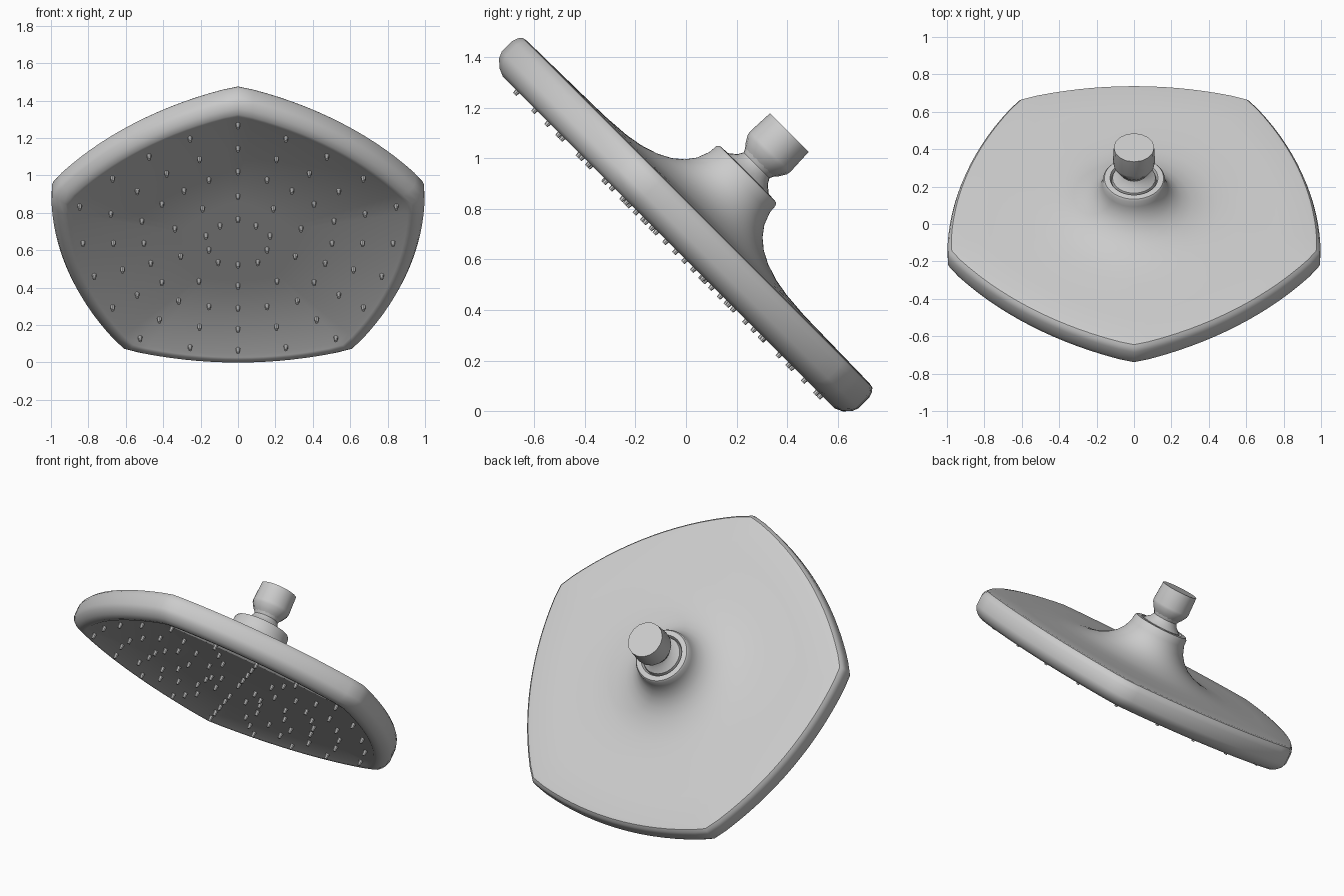
import bpy, bmesh
from math import sin, cos, pi, sqrt, radians
from mathutils import Matrix

if "Cube" in bpy.data.objects:
    bpy.data.objects.remove(bpy.data.objects["Cube"])

# Everything is modelled lying flat (z = spray axis), then tilted 45 degrees
TILT = Matrix.Rotation(radians(-45), 4, 'X')
HEAD_Y, NECK_Y = -0.475, -0.49


def side_arc(t):
    """Radius of a bulged pentagon; t = 0 points at a corner."""
    phi = (t % radians(72)) - radians(36)
    return -1.004 * cos(phi) + sqrt(1.953 ** 2 - (1.004 * sin(phi)) ** 2)


def outline(t):
    d = radians(1.5)
    return (side_arc(t - d) + 2 * side_arc(t) + side_arc(t + d)) / 4


def finish(bm, name, angle=35):
    bmesh.ops.recalc_face_normals(bm, faces=bm.faces)
    bm.transform(TILT)
    me = bpy.data.meshes.new(name)
    bm.to_mesh(me)
    bm.free()
    ob = bpy.data.objects.new(name, me)
    bpy.context.collection.objects.link(ob)
    bpy.ops.object.select_all(action='DESELECT')
    ob.select_set(True)
    bpy.context.view_layer.objects.active = ob
    bpy.ops.object.shade_smooth_by_angle(angle=radians(angle))
    return ob


def loft(name, profile, segs, angle=35):
    """profile: (height, radius, blend); blend 0 = circle, 1 = pentagon."""
    bm = bmesh.new()
    rings = []
    for h, r, b in profile:
        cy = NECK_Y + (HEAD_Y - NECK_Y) * b
        ring = []
        for i in range(segs):
            t = 2 * pi * i / segs
            rad = r * ((1 - b) + b * outline(t))
            ring.append(bm.verts.new((rad * sin(t), cy - rad * cos(t), h)))
        rings.append(ring)
    for lo, hi in zip(rings, rings[1:]):
        for i in range(segs):
            j = (i + 1) % segs
            bm.faces.new((lo[i], lo[j], hi[j], hi[i]))
    bm.faces.new(rings[0])
    bm.faces.new(rings[-1])
    return finish(bm, name, angle)


# Head: spray plate, rounded rim, flared back and collar
loft("shower_head", [
    (0.437, 0.30, 1), (0.437, 0.89, 1), (0.426, 0.91, 1), (0.424, 0.932, 1),
    (0.438, 0.963, 1), (0.465, 0.99, 1), (0.49, 1.0, 1), (0.55, 1.0, 1),
    (0.572, 0.993, 1), (0.587, 0.98, 1), (0.591, 0.96, 1),
    (0.594, 0.78, 0.8), (0.598, 0.56, 0.3), (0.606, 0.45, 0), (0.618, 0.38, 0),
    (0.640, 0.31, 0), (0.667, 0.258, 0), (0.70, 0.218, 0), (0.74, 0.188, 0),
    (0.79, 0.169, 0), (0.825, 0.166, 0), (0.836, 0.158, 0),
    (0.838, 0.128, 0), (0.815, 0.118, 0)], 80)

# Swivel neck and threaded connector
loft("swivel_neck", [(0.80, 0.125, 0), (0.838, 0.115, 0), (0.862, 0.085, 0),
                     (0.885, 0.072, 0), (0.91, 0.084, 0)], 24)
loft("pipe_connector", [(0.895, 0.075, 0), (0.915, 0.092, 0), (0.945, 0.11, 0),
                        (0.96, 0.113, 0), (1.068, 0.108, 0)], 16, 30)

# Nozzles in five rings following the outline
bm = bmesh.new()
for size, count in ((0.18, 10), (0.355, 10), (0.54, 20), (0.715, 20), (0.89, 20)):
    for i in range(count):
        t = 2 * pi * i / count
        r = size * outline(t) / outline(0)
        bmesh.ops.create_cone(
            bm, cap_ends=True, segments=8, radius1=0.009, radius2=0.013, depth=0.04,
            matrix=Matrix.Translation((r * sin(t), HEAD_Y - r * cos(t), 0.426)))
finish(bm, "spray_nozzles")
